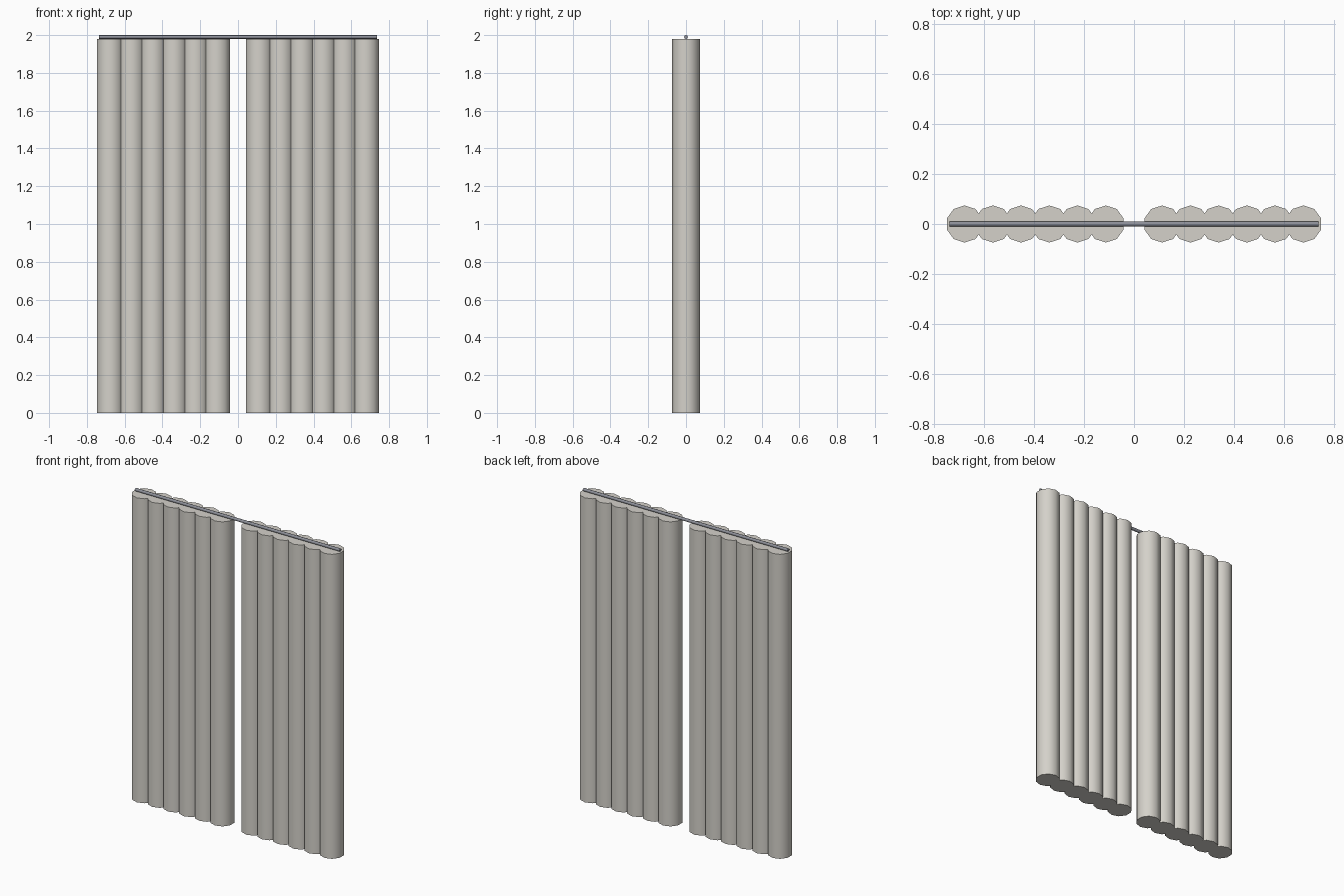
import bpy, bmesh, math
from mathutils import Matrix

if "Cube" in bpy.data.objects:
    bpy.data.objects.remove(bpy.data.objects["Cube"])

R, TOP = 0.074, 1.98
FOLDS, PITCH, FIRST = 6, 0.1127, 0.1125
ROD_R, ROD_LEN = 0.01, 1.474


def material(name, rgb):
    m = bpy.data.materials.new(name)
    m.diffuse_color = (*rgb, 1)
    m.use_nodes = True
    m.node_tree.nodes["Principled BSDF"].inputs["Base Color"].default_value = m.diffuse_color
    return m


def finish(name, bm, mat):
    me = bpy.data.meshes.new(name)
    bm.to_mesh(me)
    bm.free()
    me.materials.append(mat)
    ob = bpy.data.objects.new(name, me)
    bpy.context.collection.objects.link(ob)
    bpy.ops.object.select_all(action='DESELECT')
    ob.select_set(True)
    bpy.context.view_layer.objects.active = ob
    bpy.ops.object.shade_smooth_by_angle(angle=math.radians(50))
    return ob


def cylinder(bm, sides, radius, length, matrix):
    bmesh.ops.create_cone(bm, cap_ends=True, segments=sides, radius1=radius,
                          radius2=radius, depth=length, matrix=matrix)


cloth = material("cloth", (0.66, 0.64, 0.59))
metal = material("metal", (0.27, 0.28, 0.32))

# Two curtain panels, each a row of overlapping ten-sided folds
for side, label in ((-1, "left"), (1, "right")):
    bm = bmesh.new()
    for i in range(FOLDS):
        x = side * (FIRST + i * PITCH)
        cylinder(bm, 10, R, TOP, Matrix.Translation((x, 0, TOP / 2)))
    finish(label + "_curtain", bm, cloth)

# Rod resting along the top of both panels
bm = bmesh.new()
cylinder(bm, 8, ROD_R, ROD_LEN,
         Matrix.Translation((0, 0, 2 - ROD_R)) @ Matrix.Rotation(math.pi / 2, 4, 'Y'))
finish("curtain_rod", bm, metal)
